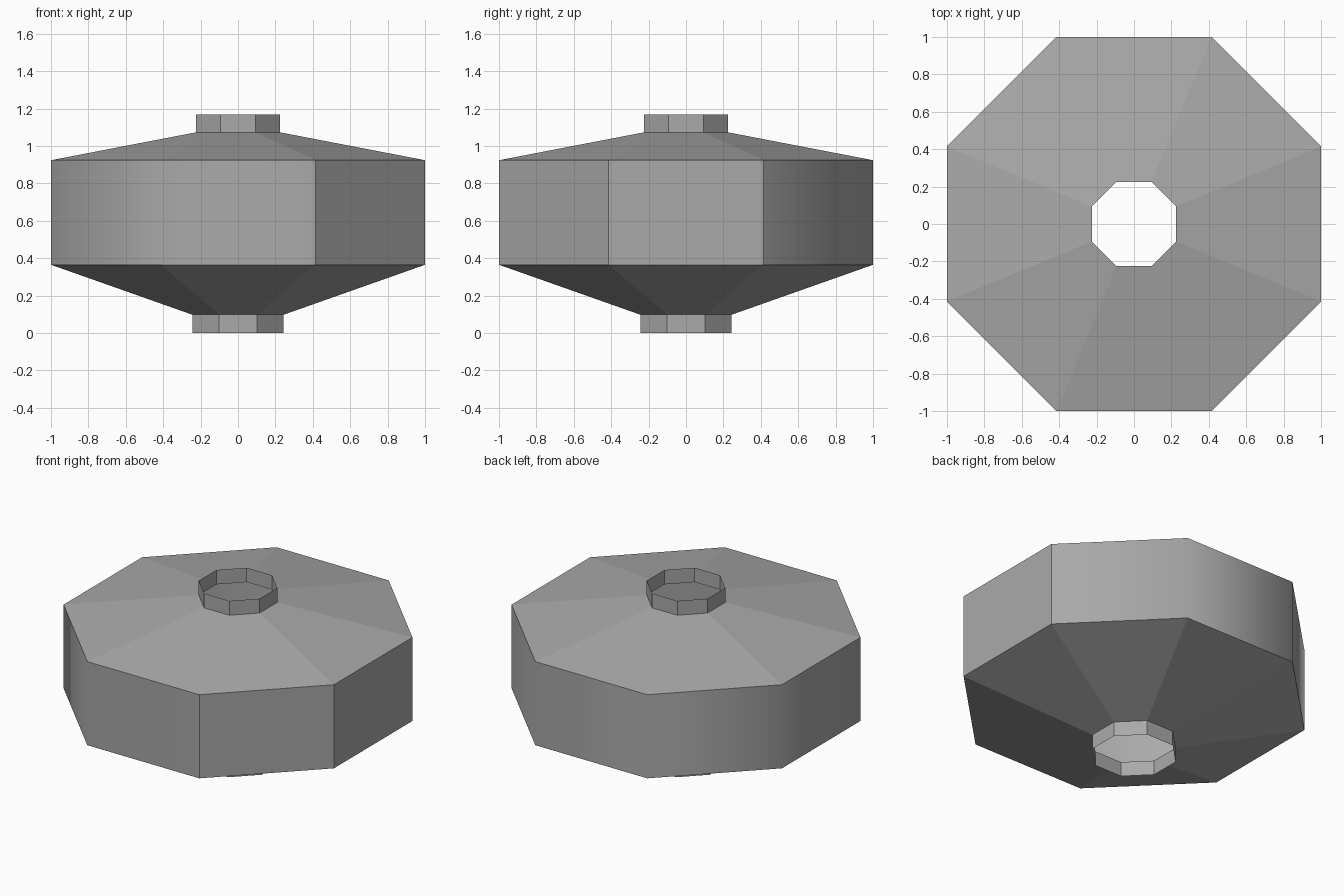
import bpy
import bmesh
import math

default = bpy.data.objects.get("Cube")
if default:
    bpy.data.objects.remove(default, do_unlink=True)

SIDES = 8

# Single plain grey finish
grey = bpy.data.materials.new("plain grey")
grey.use_nodes = True
color = (0.4, 0.4, 0.4, 1.0)
grey.diffuse_color = color
grey.node_tree.nodes["Principled BSDF"].inputs["Base Color"].default_value = color


def octagon(bm, half_width, z):
    """Ring of vertices with flat sides facing the axes."""
    radius = half_width / math.cos(math.pi / SIDES)
    angles = [math.tau * (i - 0.5) / SIDES for i in range(SIDES)]
    return [bm.verts.new((radius * math.cos(a), radius * math.sin(a), z)) for a in angles]


def band(name, bottom, top, flat_sides=range(SIDES)):
    """Open eight-sided band between two (half width, height) rings."""
    bm = bmesh.new()
    low, high = octagon(bm, *bottom), octagon(bm, *top)
    for i in range(SIDES):
        j = (i + 1) % SIDES
        face = bm.faces.new((low[i], low[j], high[j], high[i]))
        face.smooth = i not in flat_sides
    # Keep creases around every flat side
    for edge in bm.edges:
        edge.smooth = all(f.smooth for f in edge.link_faces)
    mesh = bpy.data.meshes.new(name)
    bm.to_mesh(mesh)
    bm.free()
    mesh.materials.append(grey)
    obj = bpy.data.objects.new(name, mesh)
    bpy.context.collection.objects.link(obj)
    return obj


# Hollow shell from bottom to top: (half width, height) of each ring
foot, neck_low = (0.244, 0.0), (0.244, 0.098)
belly_low, belly_high = (1.0, 0.365), (1.0, 0.924)
neck_high, rim = (0.225, 1.073), (0.225, 1.169)

band("lower_collar", foot, neck_low)
band("lower_cone", neck_low, belly_low)
# Wall is softly shaded except for the +x side and its front neighbour
band("outer_wall", belly_low, belly_high, flat_sides=(0, SIDES - 1))
band("upper_cone", belly_high, neck_high)
band("upper_collar", neck_high, rim)
